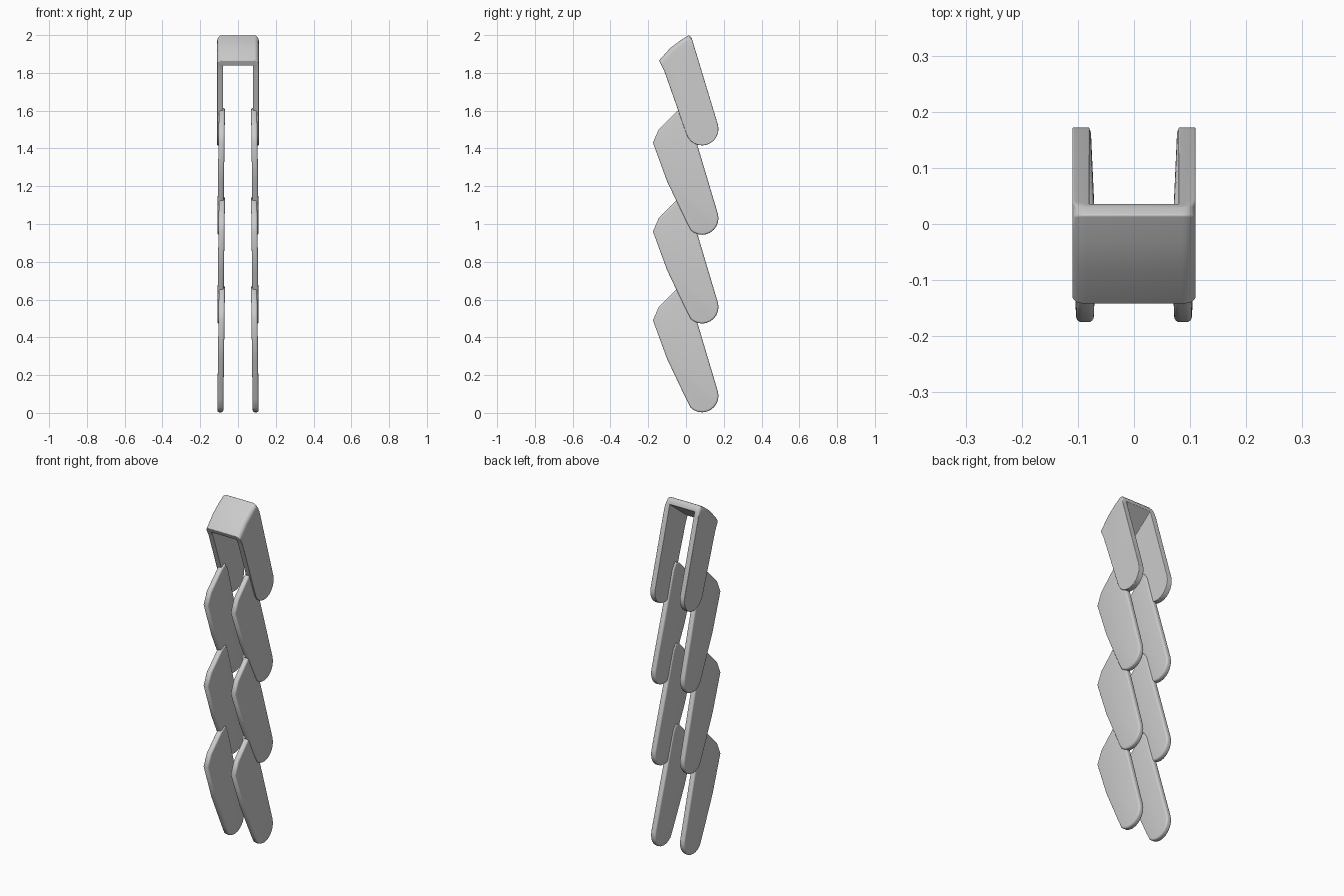
import bpy, bmesh, math

if "Cube" in bpy.data.objects:
    bpy.data.objects.remove(bpy.data.objects["Cube"])


def rounded_foot(cy, cz, r, a0, a1, n=12):
    """Arc of (y, z) points for the round lower end."""
    return [(cy + r * math.cos(math.radians(a0 + (a1 - a0) * i / n)),
             cz + r * math.sin(math.radians(a0 + (a1 - a0) * i / n))) for i in range(n + 1)]


def extrude_profile(name, profile, x0, x1):
    """Solid from a (y, z) outline between two x positions."""
    bm = bmesh.new()
    a = [bm.verts.new((x0, y, z)) for y, z in profile]
    b = [bm.verts.new((x1, y, z)) for y, z in profile]
    n = len(profile)
    bm.faces.new(a)
    bm.faces.new(b[::-1])
    for i in range(n):
        bm.faces.new((a[i], b[i], b[(i + 1) % n], a[(i + 1) % n]))
    bmesh.ops.recalc_face_normals(bm, faces=bm.faces)
    mesh = bpy.data.meshes.new(name)
    ob = bpy.data.objects.new(name, mesh)
    bpy.context.collection.objects.link(ob)
    return ob, bm


def finish(ob, bm):
    bm.to_mesh(ob.data)
    bm.free()


def smooth(ob):
    bpy.ops.object.select_all(action='DESELECT')
    ob.select_set(True)
    bpy.context.view_layer.objects.active = ob
    bpy.ops.object.shade_smooth_by_angle(angle=math.radians(50))


# Lower links: three mirrored pairs of slanted plates
foot = rounded_foot(0.085, 0.09, 0.087, 196, 376)[1:]
plate = [(-0.012, 0.675), (-0.05, 0.655), (-0.145, 0.56), (-0.175, 0.49),
         (-0.10, 0.285), (-0.05, 0.18)] + [(0.0, 0.075)] + foot[1:] + [(0.012, 0.64)]
for level in range(3):
    for side, label in ((1, "right"), (-1, "left")):
        ob, bm = extrude_profile(f"link_plate_{label}_{level + 1}", plate, 0.078, 0.11)
        edges = [e for e in bm.edges if abs(e.verts[0].co.x - e.verts[1].co.x) < 1e-5]
        bmesh.ops.bevel(bm, geom=edges, offset=0.010, segments=4, profile=0.5, affect='EDGES')
        # lean the upper end inwards so it tucks behind the next link
        for v in bm.verts:
            v.co.x = side * (v.co.x - 0.009 * v.co.z / 0.67)
            v.co.z += 0.47 * level
        bmesh.ops.recalc_face_normals(bm, faces=bm.faces)
        finish(ob, bm)
        smooth(ob)

# Top link: both plates joined by a sloping cap
foot = rounded_foot(0.085, 1.503, 0.087, 196, 376)
cap = [(0.03, 1.985), (0.016, 2.0), (-0.03, 1.972), (-0.085, 1.93),
       (-0.143, 1.865), (-0.115, 1.81)] + foot
top, bm = extrude_profile("top_link", cap, -0.11, 0.11)
corner = [e for e in bm.edges if abs(e.verts[0].co.x - e.verts[1].co.x) < 1e-5
          and min(v.co.z for v in e.verts) > 1.86]
bmesh.ops.bevel(bm, geom=corner, offset=0.024, segments=5, profile=0.5, affect='EDGES')
finish(top, bm)

# Opening under the cap
cutter, bm = extrude_profile("opening_cutter", [(-0.3, 1.3), (0.3, 1.3), (0.3, 2.17), (-0.3, 1.705)],
                             -0.079, 0.079)
finish(cutter, bm)
cutter.hide_render = True
cutter.hide_viewport = True
cut = top.modifiers.new("opening", 'BOOLEAN')
cut.operation = 'DIFFERENCE'
cut.solver = 'EXACT'
cut.object = cutter
soft = top.modifiers.new("soft_edges", 'BEVEL')
soft.width = 0.009
soft.segments = 4
soft.limit_method = 'ANGLE'
soft.angle_limit = math.radians(45)
smooth(top)
